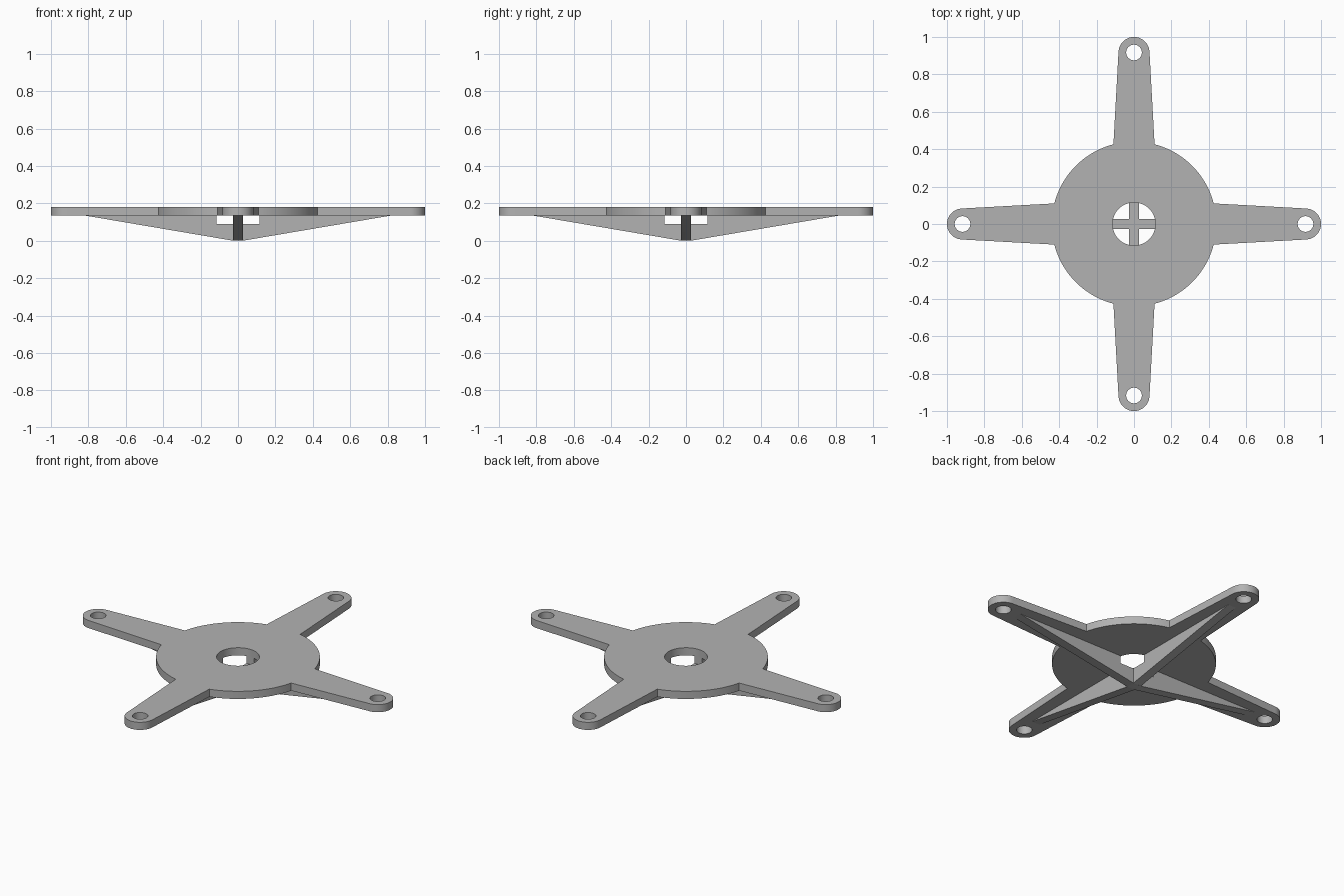
import bpy, bmesh
from math import sin, cos, asin, pi
from mathutils import Matrix, Vector

cube = bpy.data.objects.get("Cube")
if cube:
    bpy.data.objects.remove(cube)

DISC_R, HUB_R = 0.44, 0.115
ARM_HALF, TIP_R, TIP_X, BOLT_R = 0.11, 0.083, 0.917, 0.042
BOTTOM, TOP = 0.135, 0.18
RIB_W = 0.052

grey = bpy.data.materials.new("grey plastic")
grey.use_nodes = True
colour = (0.45, 0.45, 0.45, 1)
grey.diffuse_color = colour
grey.node_tree.nodes["Principled BSDF"].inputs["Base Color"].default_value = colour


def arc(cx, r, a0, a1, n):
    """Points on an arc centred on (cx, 0), both ends included."""
    return [Vector((cx + r * cos(a0 + (a1 - a0) * i / n),
                    r * sin(a0 + (a1 - a0) * i / n), 0)) for i in range(n + 1)]


def extruded(name, loops, depth, matrix):
    """Fill an outline with optional holes, thicken it and place it."""
    bm = bmesh.new()
    for loop in loops:
        verts = [bm.verts.new(p) for p in loop]
        for a, b in zip(verts, verts[1:] + verts[:1]):
            bm.edges.new((a, b))
    bmesh.ops.triangle_fill(bm, edges=bm.edges[:], use_beauty=True, normal=(0, 0, 1))
    new = bmesh.ops.extrude_face_region(bm, geom=bm.faces[:])["geom"]
    bmesh.ops.translate(bm, vec=(0, 0, depth),
                        verts=[v for v in new if isinstance(v, bmesh.types.BMVert)])
    bmesh.ops.recalc_face_normals(bm, faces=bm.faces[:])
    bmesh.ops.transform(bm, matrix=matrix, verts=bm.verts[:])
    mesh = bpy.data.meshes.new(name)
    bm.to_mesh(mesh)
    bm.free()
    mesh.materials.append(grey)
    obj = bpy.data.objects.new(name, mesh)
    bpy.context.collection.objects.link(obj)
    return obj


# Plate: round disc with four tapered arms, hub hole and bolt holes
root = asin(ARM_HALF / DISC_R)
quarter = arc(TIP_X, TIP_R, -pi / 2, pi / 2, 24) + arc(0, DISC_R, root, pi / 2 - root, 24)
turns = [Matrix.Rotation(i * pi / 2, 3, "Z") for i in range(4)]
outline = [t @ p for t in turns for p in quarter]
holes = [arc(0, HUB_R, 0, 2 * pi, 48)[:-1]]
holes += [[t @ p for p in arc(TIP_X, BOLT_R, 0, 2 * pi, 32)[:-1]] for t in turns]
plate = extruded("plate", [outline] + holes, TOP - BOTTOM,
                 Matrix.Translation((0, 0, BOTTOM)))

# Crossed ribs below: shallow triangles notched under the hub hole
half = [(0.025, 0), (0.82, BOTTOM), (HUB_R, BOTTOM), (HUB_R, 0.09)]
profile = [Vector((x, z, 0)) for x, z in half]
profile += [Vector((-x, z, 0)) for x, z in reversed(half)]
upright = Matrix.Rotation(pi / 2, 4, "X") @ Matrix.Translation((0, 0, -RIB_W / 2))
ribs = extruded("cross_ribs", [profile], RIB_W, upright)
other = extruded("rib_helper", [profile], RIB_W, Matrix.Rotation(pi / 2, 4, "Z") @ upright)

# Join the two ribs into one solid
union = ribs.modifiers.new("union", "BOOLEAN")
union.operation, union.solver, union.object = "UNION", "EXACT", other
bpy.ops.object.select_all(action="DESELECT")
bpy.context.view_layer.objects.active = ribs
ribs.select_set(True)
bpy.ops.object.modifier_apply(modifier=union.name)
bpy.data.objects.remove(other)

# Smooth the round walls, keep edges sharp
plate.select_set(True)
bpy.ops.object.shade_smooth_by_angle(angle=pi / 6)
